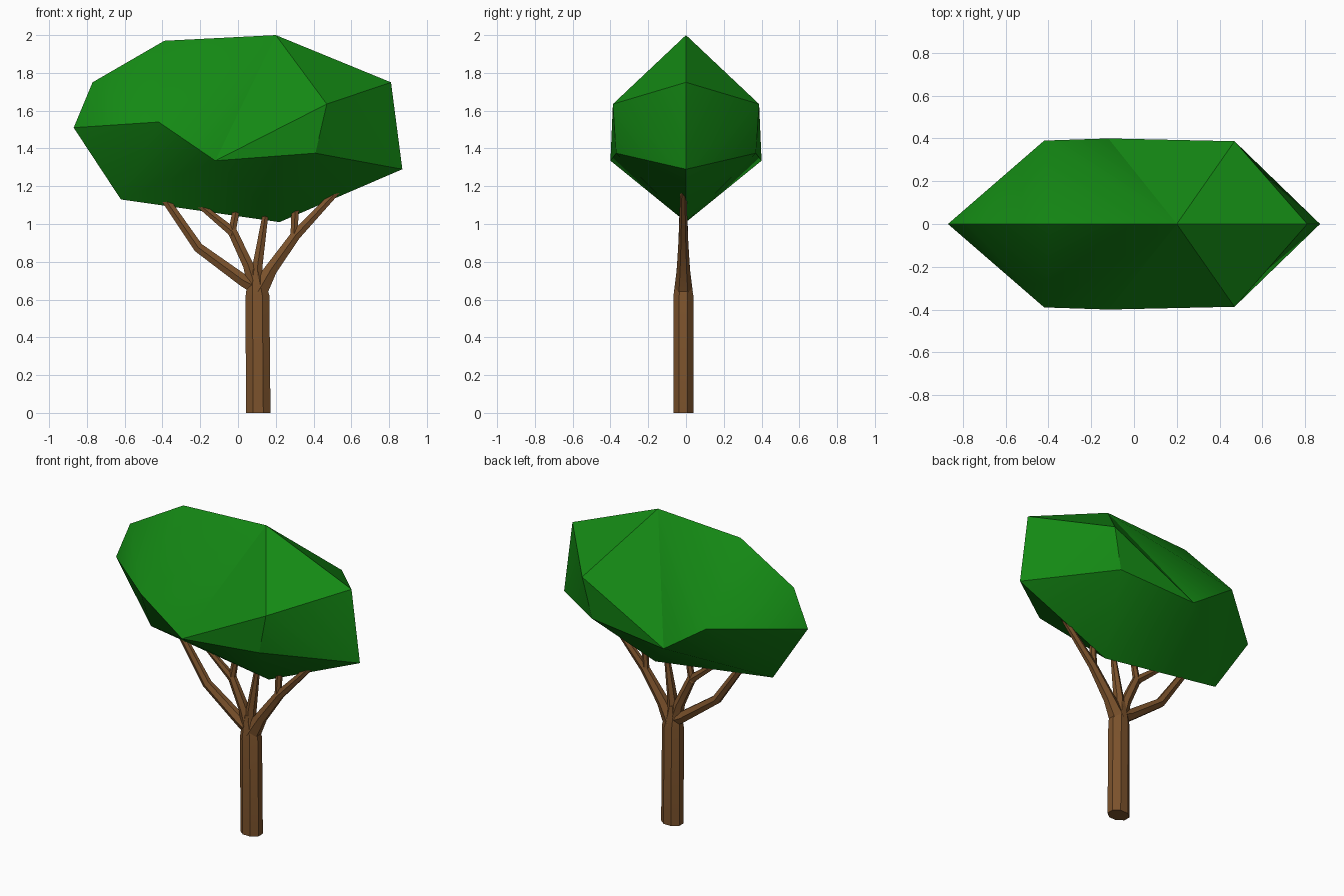
import bpy, bmesh, math
from mathutils import Vector

if "Cube" in bpy.data.objects:
    bpy.data.objects.remove(bpy.data.objects["Cube"])


def material(name, color):
    m = bpy.data.materials.new(name)
    m.diffuse_color = (*color, 1)
    m.use_nodes = True
    m.node_tree.nodes["Principled BSDF"].inputs["Base Color"].default_value = m.diffuse_color
    return m


def finish(bm, name, mat, angle):
    bmesh.ops.recalc_face_normals(bm, faces=bm.faces)
    me = bpy.data.meshes.new(name)
    bm.to_mesh(me)
    bm.free()
    ob = bpy.data.objects.new(name, me)
    bpy.context.collection.objects.link(ob)
    me.materials.append(mat)
    bpy.ops.object.select_all(action='DESELECT')
    bpy.context.view_layer.objects.active = ob
    ob.select_set(True)
    bpy.ops.object.shade_smooth_by_angle(angle=math.radians(angle))
    return ob


def limb(name, path, sides=6):
    """Tapered tube along (x, z, half width, half depth) points."""
    bm = bmesh.new()
    pts = [Vector((x, -0.014, z)) for x, z, _, _ in path]
    rings = []
    for i, p in enumerate(pts):
        t = Vector()
        if i:
            t += (p - pts[i - 1]).normalized()
        if i < len(pts) - 1:
            t += (pts[i + 1] - p).normalized()
        t.normalize()
        across = Vector((t.z, 0, -t.x))
        w, d = path[i][2:]
        ring = []
        for k in range(sides):
            a = math.tau * (k + 0.5) / sides
            ring.append(bm.verts.new(p + across * w * math.cos(a) / math.cos(math.pi / sides)
                                     + Vector((0, d * math.sin(a), 0))))
        rings.append(ring)
    for r, s in zip(rings, rings[1:]):
        for k in range(sides):
            j = (k + 1) % sides
            bm.faces.new((r[k], r[j], s[j], s[k]))
    bm.faces.new(rings[0])
    bm.faces.new(rings[-1])
    return finish(bm, name, bark, 30)


bark = material("bark", (0.2, 0.085, 0.025))
leaf = material("leaves", (0.007, 0.25, 0.007))

# Trunk and branches
limb("trunk", [(0.107, 0.0, 0.065, 0.057), (0.103, 0.62, 0.063, 0.057),
               (0.095, 0.7, 0.045, 0.042), (0.095, 0.76, 0.025, 0.035)], 8)
limb("left_branch", [(0.1, 0.665, 0.04, 0.042), (0.03, 0.7, 0.032, 0.036),
                     (-0.21, 0.875, 0.026, 0.027), (-0.42, 1.18, 0.02, 0.017)])
limb("inner_left_branch", [(0.09, 0.67, 0.04, 0.042), (0.055, 0.78, 0.028, 0.034),
                           (-0.03, 0.96, 0.025, 0.022), (-0.24, 1.13, 0.014, 0.014)])
limb("inner_left_twig", [(-0.035, 0.94, 0.02, 0.02), (-0.005, 1.1, 0.018, 0.014)])
limb("middle_branch", [(0.1, 0.7, 0.03, 0.038), (0.105, 0.79, 0.026, 0.033),
                       (0.15, 1.08, 0.014, 0.014)])
limb("right_branch", [(0.105, 0.64, 0.05, 0.05), (0.175, 0.76, 0.033, 0.035),
                      (0.305, 0.94, 0.026, 0.024), (0.53, 1.18, 0.017, 0.016)])
limb("right_twig", [(0.295, 0.92, 0.018, 0.02), (0.305, 1.12, 0.02, 0.014)])

# Faceted crown: ridge outline at y = 0 plus four bulge points on each side
P = {
    "tip": (-0.87, 0, 1.51), "shoulder": (-0.77, 0, 1.75), "crest": (-0.39, 0, 1.97),
    "top": (0.2, 0, 2.0), "high": (0.81, 0, 1.75), "end": (0.87, 0, 1.29),
    "base": (0.22, 0, 1.01), "low": (-0.62, 0, 1.13),
    "A": (-0.42, 0.39, 1.54), "B": (-0.12, 0.4, 1.335),
    "C": (0.47, 0.387, 1.635), "D": (0.41, 0.37, 1.375),
}
fans = {
    "A": ["B", "low", "tip", "shoulder", "crest", "top", "B"],
    "C": ["B", "top", "high", "end", "D", "B"],
    "base": ["low", "B", "D", "end"],
}
bm = bmesh.new()
for side in (-1, 1):
    v = {k: bm.verts.new((x, y * side, z)) for k, (x, y, z) in P.items()}
    for hub, rim in fans.items():
        for a, b in zip(rim, rim[1:]):
            bm.faces.new((v[hub], v[a], v[b]))
bmesh.ops.remove_doubles(bm, verts=bm.verts, dist=0.0001)
finish(bm, "crown", leaf, 30)
